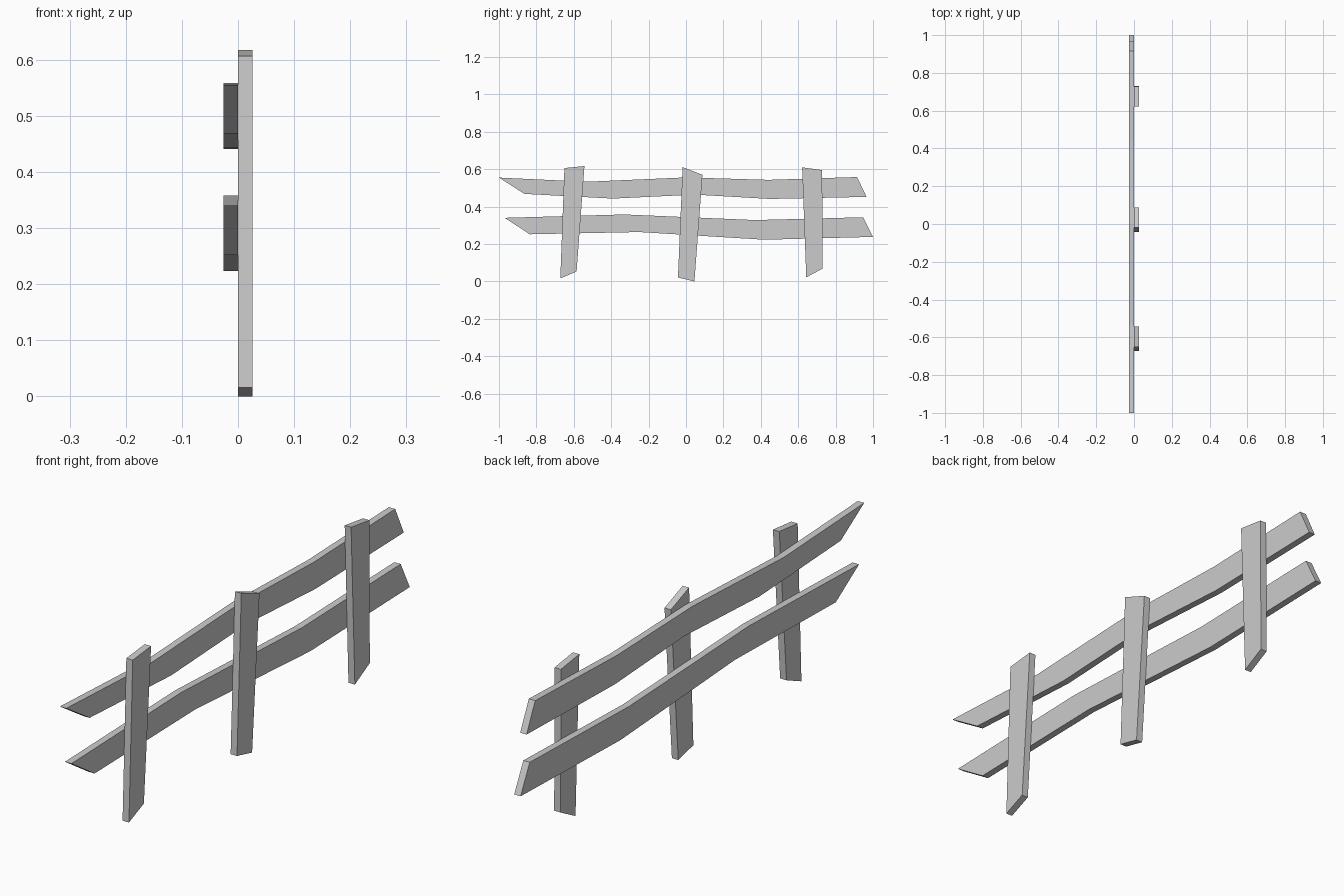
import bpy, bmesh

if "Cube" in bpy.data.objects:
    bpy.data.objects.remove(bpy.data.objects["Cube"])

T = 0.026  # board thickness


def board(name, top, bottom, x0):
    """Board cut from matching top and bottom edge points (y, z), thick along +x."""
    bm = bmesh.new()
    # one quad per segment between the two edges
    a = [bm.verts.new((x0, y, z)) for y, z in top]
    b = [bm.verts.new((x0, y, z)) for y, z in bottom]
    for i in range(len(a) - 1):
        bm.faces.new((a[i], a[i + 1], b[i + 1], b[i]))
    # thicken
    ext = bmesh.ops.extrude_face_region(bm, geom=bm.faces[:])
    verts = [v for v in ext["geom"] if isinstance(v, bmesh.types.BMVert)]
    bmesh.ops.translate(bm, verts=verts, vec=(T, 0, 0))
    bmesh.ops.recalc_face_normals(bm, faces=bm.faces[:])
    mesh = bpy.data.meshes.new(name)
    bm.to_mesh(mesh)
    bm.free()
    obj = bpy.data.objects.new(name, mesh)
    bpy.context.collection.objects.link(obj)
    return obj


# Rails, on the back (-x) side of the posts
board("upper_rail",
      [(-1.0, 0.555), (-0.53, 0.533), (0.0, 0.556), (0.44, 0.543), (0.915, 0.558)],
      [(-0.864, 0.468), (-0.39, 0.443), (0.05, 0.464), (0.45, 0.441), (0.965, 0.452)], -T)
board("lower_rail",
      [(-0.97, 0.34), (-0.33, 0.358), (0.37, 0.328), (0.947, 0.343)],
      [(-0.835, 0.252), (-0.25, 0.264), (0.42, 0.223), (1.0, 0.238)], -T)

# Three crooked posts
board("left_post", [(-0.65, 0.606), (-0.543, 0.617)], [(-0.672, 0.016), (-0.585, 0.053)], 0)
board("middle_post", [(-0.018, 0.611), (0.088, 0.57)], [(-0.043, 0.021), (0.045, 0.0)], 0)
board("right_post", [(0.621, 0.61), (0.728, 0.595)], [(0.643, 0.022), (0.73, 0.068)], 0)
